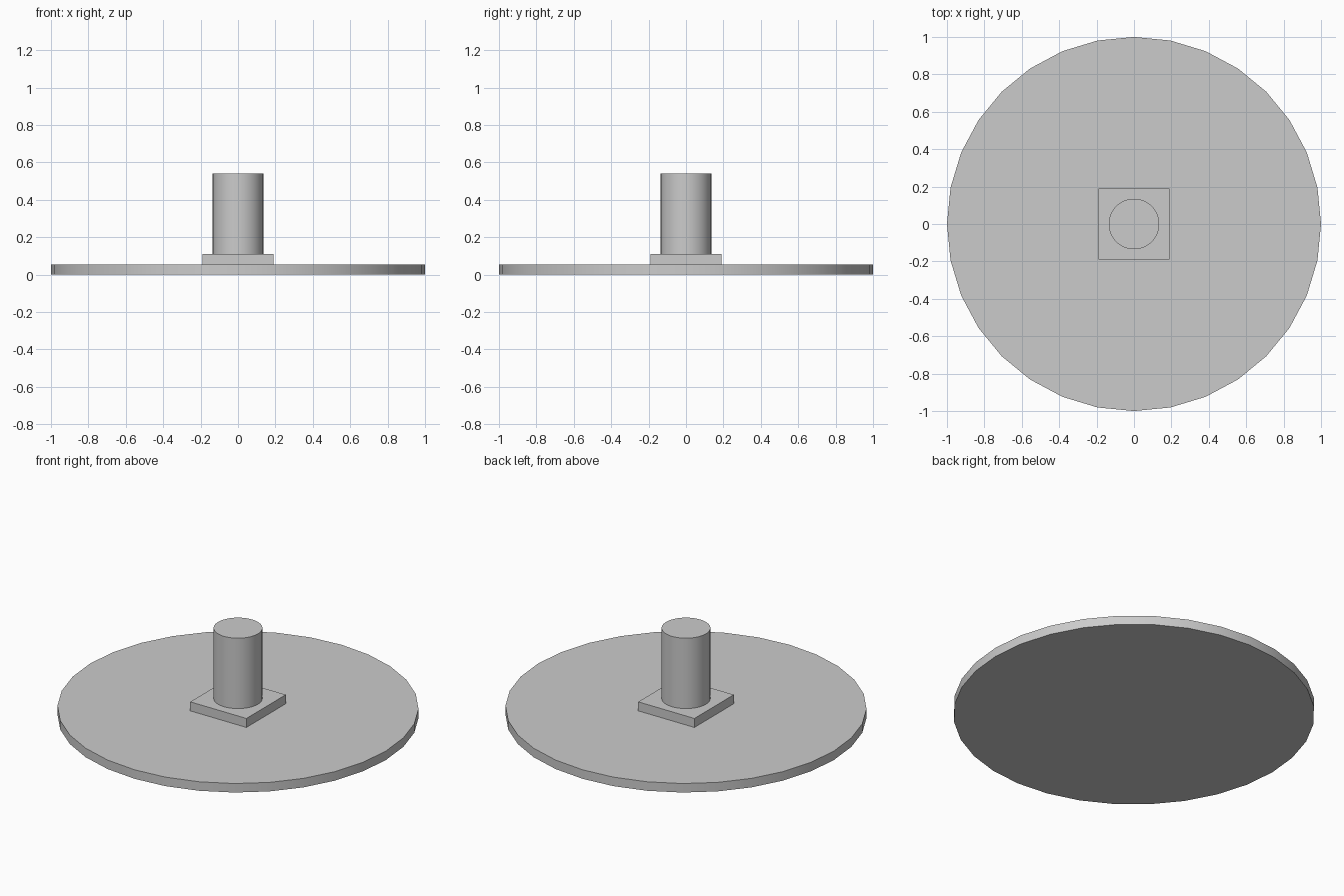
import bpy
import math

cube = bpy.data.objects.get("Cube")
if cube:
    bpy.data.objects.remove(cube, do_unlink=True)

# Single grey material
grey = bpy.data.materials.new("plain grey")
grey.use_nodes = True
colour = (0.6, 0.6, 0.6, 1)
grey.diffuse_color = colour
grey.node_tree.nodes["Principled BSDF"].inputs["Base Color"].default_value = colour

DISC_TOP, PLATE_TOP, POST_TOP = 0.055, 0.11, 0.54


def finish(name, smooth):
    obj = bpy.context.object
    obj.name = name
    obj.data.materials.append(grey)
    if smooth:
        bpy.ops.object.shade_smooth_by_angle(angle=math.radians(30))
    return obj


def cylinder(name, radius, bottom, top, sides):
    bpy.ops.mesh.primitive_cylinder_add(
        vertices=sides, radius=radius, depth=top - bottom,
        location=(0, 0, (bottom + top) / 2))
    return finish(name, True)


# Wide round base
cylinder("base_disc", 1, 0, DISC_TOP, 32)

# Square mounting plate
bpy.ops.mesh.primitive_cube_add(size=1, location=(0, 0, (DISC_TOP + PLATE_TOP) / 2))
bpy.context.object.scale = (0.38, 0.38, PLATE_TOP - DISC_TOP)
bpy.ops.object.transform_apply(location=False, rotation=False, scale=True)
finish("mounting_plate", False)

# Upright round post
cylinder("post", 0.135, PLATE_TOP, POST_TOP, 64)
